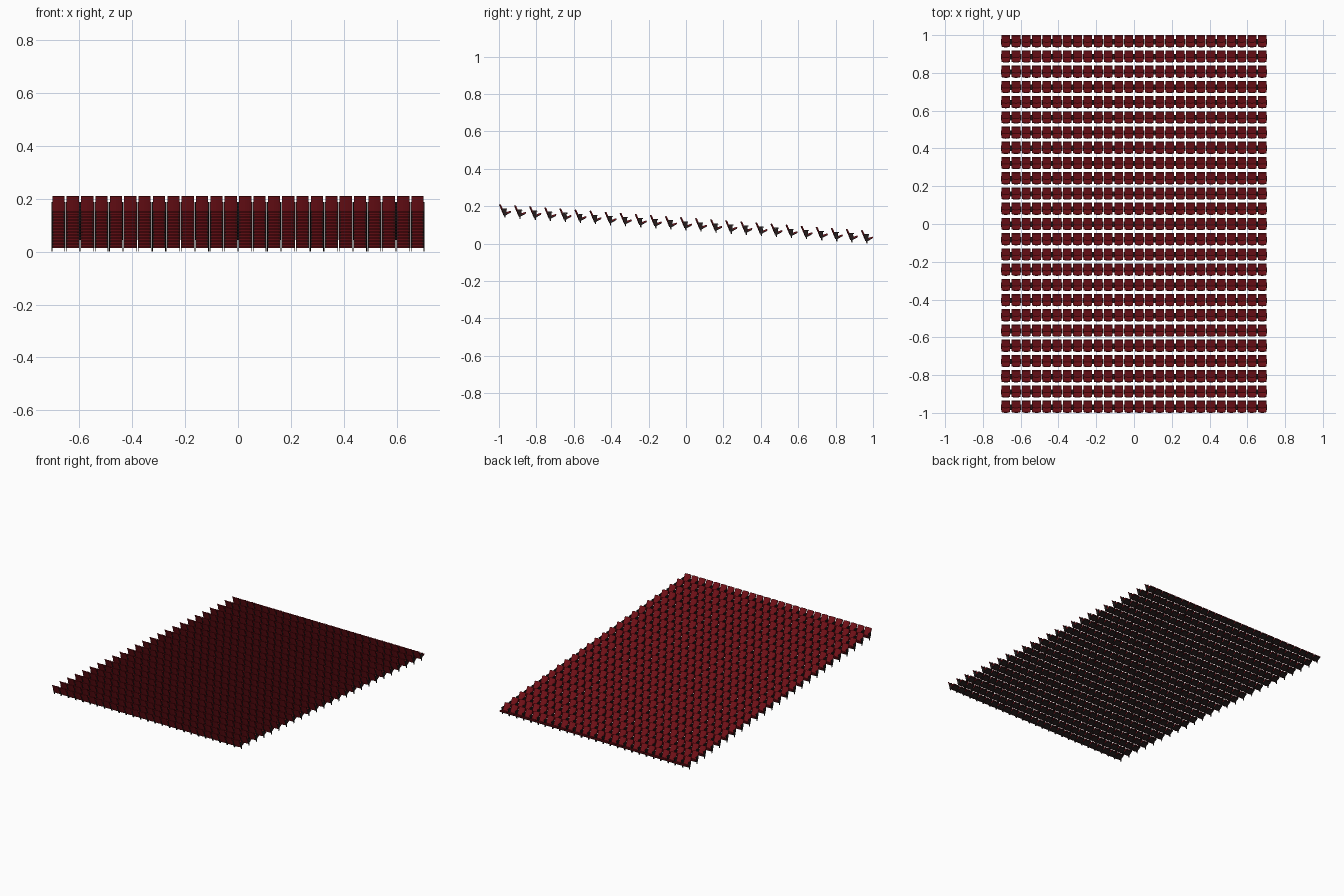
import bpy, bmesh

if "Cube" in bpy.data.objects:
    bpy.data.objects.remove(bpy.data.objects["Cube"])

COLS, ROWS = 26, 25
PITCH_X, PITCH_Y, DROP = 0.0543, 1.935 / 24, 0.138 / 24
ORIGIN = (-PITCH_X * (COLS - 1) / 2, -0.9675, 0.138)   # first seat, highest row


def material(name, rgb):
    m = bpy.data.materials.new(name)
    m.diffuse_color = (*rgb, 1)
    m.use_nodes = True
    m.node_tree.nodes["Principled BSDF"].inputs["Base Color"].default_value = m.diffuse_color
    return m


red = material("red_fabric", (0.19, 0.006, 0.010))
dark = material("dark_frame", (0.018, 0.012, 0.012))


def sweep(bm, profile, x0, x1, segs=1, bow=0.0):
    """Extrude a y-z profile along x; bow pushes the two ends forward."""
    rings = []
    for i in range(segs + 1):
        t = i / segs
        dy = bow * (2 * t - 1) ** 2
        rings.append([bm.verts.new((x0 + (x1 - x0) * t, y + dy, z)) for y, z in profile])
    n = len(profile)
    for a, b in zip(rings, rings[1:]):
        for k in range(n):
            bm.faces.new((a[k], a[(k + 1) % n], b[(k + 1) % n], b[k]))
    bm.faces.new(rings[0])
    bm.faces.new(rings[-1])


def part(name, mat, sweeps):
    """Make one seat part and repeat it over all columns and sloping rows."""
    bm = bmesh.new()
    for s in sweeps:
        sweep(bm, *s)
    bmesh.ops.recalc_face_normals(bm, faces=bm.faces)
    me = bpy.data.meshes.new(name)
    bm.to_mesh(me)
    bm.free()
    me.materials.append(mat)
    ob = bpy.data.objects.new(name, me)
    bpy.context.collection.objects.link(ob)
    ob.location = ORIGIN
    for label, count, offset in (("columns", COLS, (PITCH_X, 0, 0)),
                                 ("rows", ROWS, (0, PITCH_Y, -DROP))):
        mod = ob.modifiers.new(label, 'ARRAY')
        mod.count = count
        mod.use_relative_offset = False
        mod.use_constant_offset = True
        mod.constant_offset_displace = offset
    return ob


def both_sides(profile, inner, outer):
    return [(profile, inner, outer), (profile, -outer, -inner)]


# Reclined, slightly curved backrest
part("seat_back", red, [([(-0.0325, 0.070), (-0.0285, 0.072), (-0.0255, 0.069),
                          (-0.0020, 0.016), (-0.0085, 0.013)], -0.0230, 0.0230, 6, 0.004)])

# Cushion rising toward the front edge, over a dark pan
part("seat_cushion", red, [([(-0.006, 0.019), (-0.006, 0.025), (0.028, 0.037),
                             (0.0325, 0.035), (0.0325, 0.031)], -0.0230, 0.0230)])
part("seat_pan", dark, [([(-0.007, 0.014), (-0.007, 0.019), (0.031, 0.0305),
                          (0.030, 0.027), (0.004, 0.013)], -0.0220, 0.0220)])

# Armrests and their side panels
part("armrest", dark, both_sides([(-0.016, 0.045), (-0.015, 0.050), (0.010, 0.050),
                                  (0.012, 0.047), (0.011, 0.044)], 0.0225, 0.0263))
part("side_panel", dark, both_sides([(-0.016, 0.045), (0.007, 0.044), (0.008, 0.024),
                                     (0.004, 0.013), (-0.008, 0.013)], 0.0230, 0.0258))

# Short legs standing on the slope
part("leg", dark, both_sides([(-0.006, 0.014), (0.003, 0.014), (0.003, 0.0),
                              (-0.002, 0.0)], 0.0232, 0.0256))
